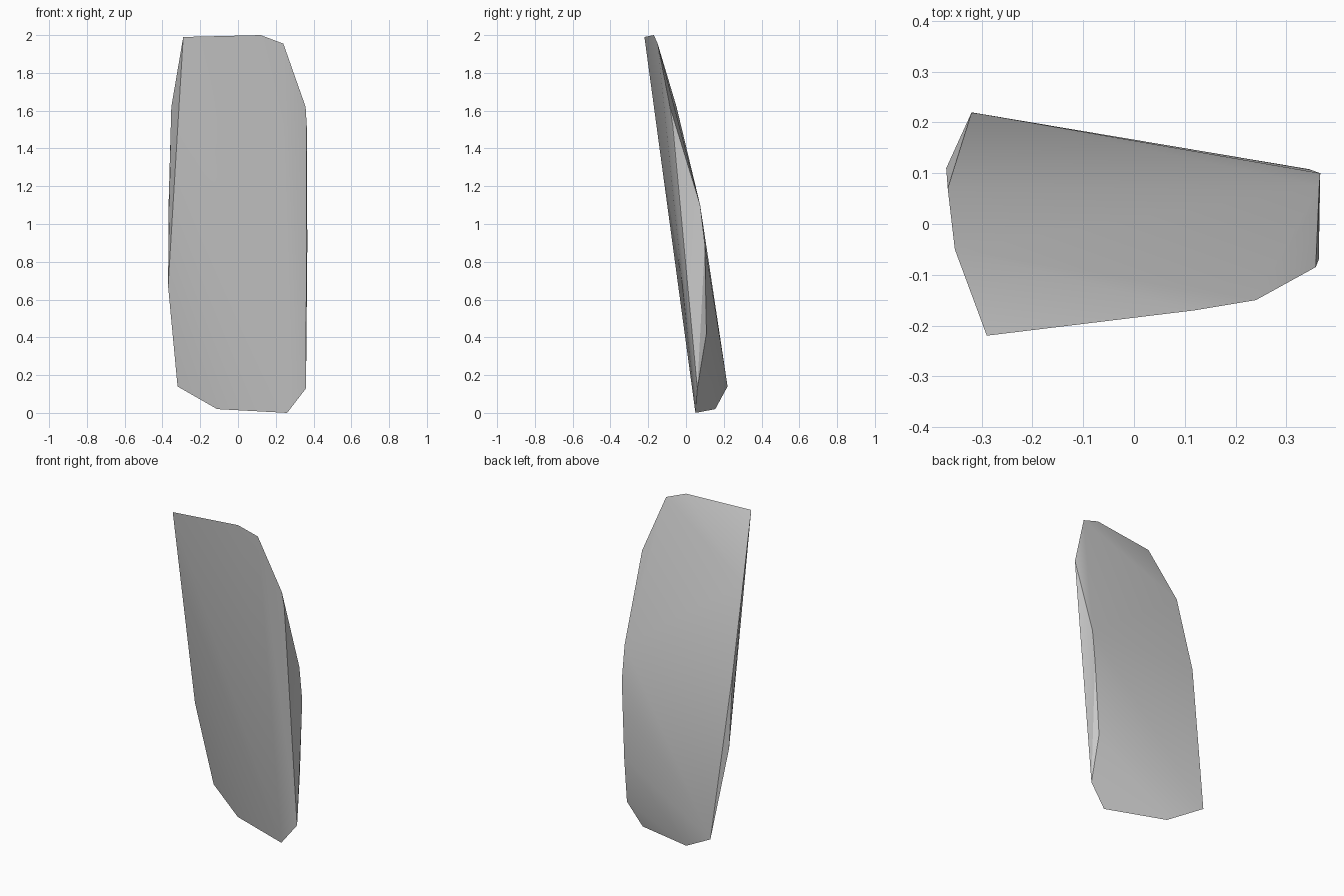
import bpy
import bmesh
import math

cube = bpy.data.objects.get("Cube")
if cube:
    bpy.data.objects.remove(cube, do_unlink=True)

# Plain stone colour
stone = bpy.data.materials.new("stone_grey")
stone.use_nodes = True
colour = (0.6, 0.6, 0.6, 1.0)
stone.diffuse_color = colour
stone.node_tree.nodes["Principled BSDF"].inputs["Base Color"].default_value = colour

# Corners of the leaning slab
top_rim = [(-0.29, -0.22, 1.99), (0.12, -0.17, 2.0), (0.24, -0.15, 1.955)]
right_edge = [(0.358, -0.085, 1.62), (0.364, -0.07, 1.52), (0.365, 0.075, 1.1),
              (0.367, 0.1, 0.89), (0.345, 0.108, 0.42), (0.36, 0.06, 0.13)]
bottom_rim = [(0.26, 0.05, 0.0), (-0.11, 0.155, 0.02), (-0.32, 0.22, 0.14)]
left_edge = [(-0.37, 0.11, 0.67), (-0.367, 0.07, 1.12), (-0.353, -0.05, 1.62)]

# Wrap the corners in a convex shell
bm = bmesh.new()
for corner in top_rim + right_edge + bottom_rim + left_edge:
    bm.verts.new(corner)
bmesh.ops.convex_hull(bm, input=bm.verts)
bmesh.ops.recalc_face_normals(bm, faces=bm.faces)
mesh = bpy.data.meshes.new("stone_slab")
bm.to_mesh(mesh)
bm.free()
mesh.materials.append(stone)

slab = bpy.data.objects.new("stone_slab", mesh)
bpy.context.collection.objects.link(slab)

# Soft faces with crisp rim
bpy.ops.object.select_all(action="DESELECT")
slab.select_set(True)
bpy.context.view_layer.objects.active = slab
bpy.ops.object.shade_smooth_by_angle(angle=math.radians(30))
